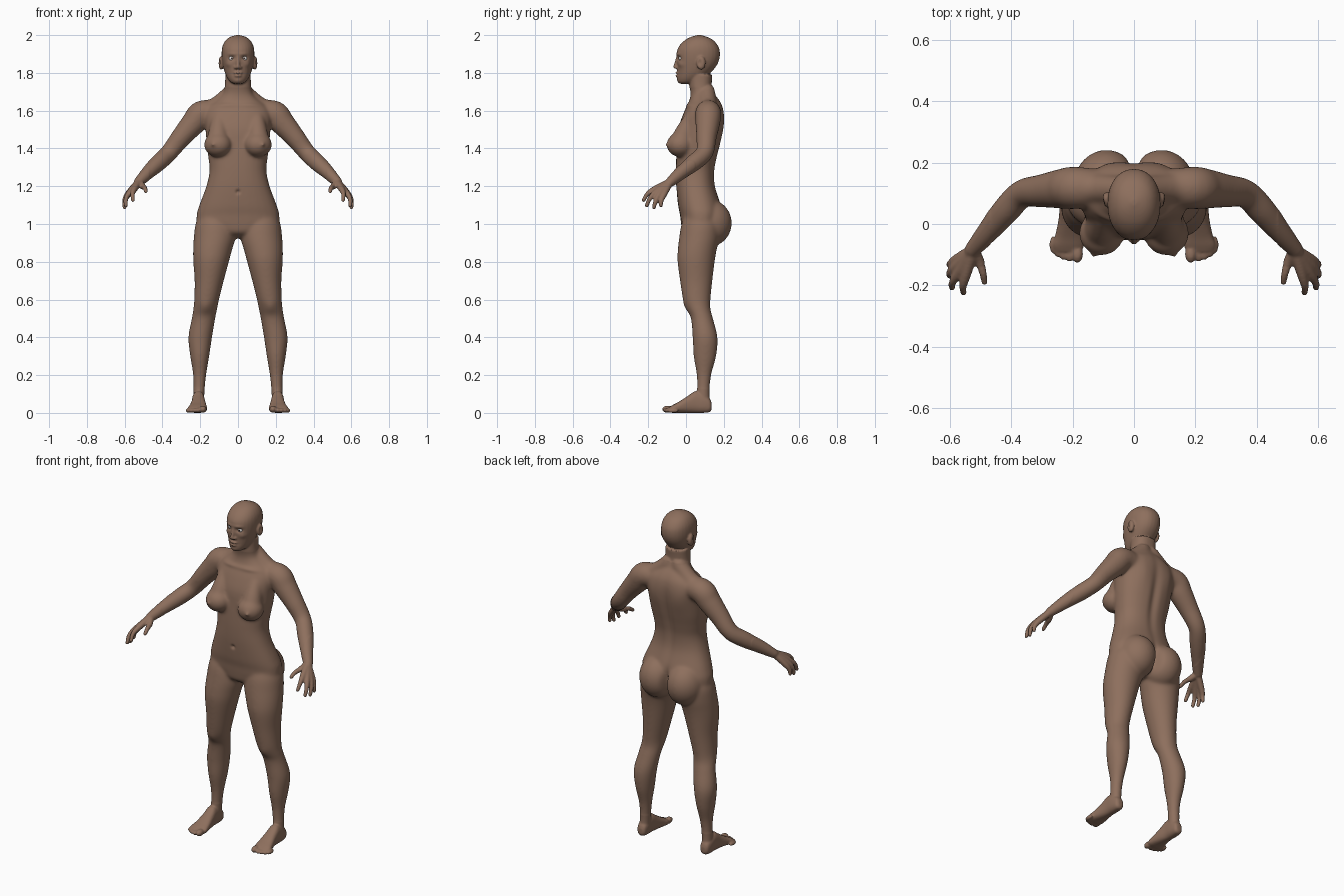
import bpy, bmesh, math
from mathutils import Vector, Matrix

bm = bmesh.new()
N = 28


def spline(rows, steps=6):
    # Catmull-Rom through rows of numbers
    out = []
    for i in range(len(rows) - 1):
        a, b, c, d = (rows[min(max(i + k, 0), len(rows) - 1)] for k in (-1, 0, 1, 2))
        for s in range(steps):
            t = s / steps
            out.append([0.5 * (2*q + (r - p)*t + (2*p - 5*q + 4*r - w)*t*t + (3*q - p - 3*r + w)*t**3)
                        for p, q, r, w in zip(a, b, c, d)])
    return out + [list(rows[-1])]


def skin(rings):
    loops = [[bm.verts.new(p) for p in ring] for ring in rings]
    for a, b in zip(loops, loops[1:]):
        for i in range(len(a)):
            j = (i + 1) % len(a)
            bm.faces.new((a[i], a[j], b[j], b[i]))
    bm.faces.new(loops[0][::-1])
    bm.faces.new(loops[-1])


def loft(rows, axis='z', power=2.0):
    # rows: position on the axis, then min/max of the two other directions
    rings = []
    for h, u0, u1, v0, v1 in spline(rows):
        ring = []
        for k in range(N):
            c, s = math.cos(2*math.pi*k/N), math.sin(2*math.pi*k/N)
            u = (u0 + u1)/2 + (u1 - u0)/2 * math.copysign(abs(c)**(2/power), c)
            v = (v0 + v1)/2 + (v1 - v0)/2 * math.copysign(abs(s)**(2/power), s)
            ring.append((u, v, h) if axis == 'z' else (u, h, v))
        rings.append(ring)
    skin(rings)


def tube(rows):
    # rows: x, y, z, radius; ends are rounded
    pts = [(Vector(r[:3]), r[3]) for r in spline(rows)]
    t0 = (pts[0][0] - pts[1][0]).normalized()
    t1 = (pts[-1][0] - pts[-2][0]).normalized()
    (p0, r0), (p1, r1) = pts[0], pts[-1]
    pts = [(p0 + t0*r0*f, r0*g) for f, g in ((.95, .3), (.6, .8))] + pts
    pts += [(p1 + t1*r1*f, r1*g) for f, g in ((.6, .8), (.95, .3))]
    rings = []
    for i, (p, r) in enumerate(pts):
        t = (pts[min(i + 1, len(pts) - 1)][0] - pts[max(i - 1, 0)][0]).normalized()
        a = t.cross(Vector((.3, 1, .2))).normalized()
        b = t.cross(a)
        rings.append([p + r*(a*math.cos(2*math.pi*k/16) + b*math.sin(2*math.pi*k/16)) for k in range(16)])
    skin(rings)


def blob(c, r):
    m = Matrix.Translation(c) @ Matrix.Diagonal((*r, 1))
    bmesh.ops.create_uvsphere(bm, u_segments=24, v_segments=16, radius=1, matrix=m)


# leg
loft([(1.06, .04, .20, .0, .15), (1.0, .012, .225, -.024, .18), (.93, .012, .234, -.036, .178),
      (.86, .032, .238, -.044, .162), (.8, .048, .237, -.045, .152), (.7, .075, .23, -.032, .14),
      (.6, .1, .232, -.016, .13), (.55, .11, .237, .004, .13), (.5, .12, .245, .026, .143),
      (.4, .137, .263, .035, .167), (.3, .152, .253, .04, .16), (.2, .168, .238, .056, .134),
      (.1, .178, .236, .058, .124), (.04, .18, .238, .05, .13)])
# foot and toes
loft([(.136, .195, .222, .018, .05), (.125, .183, .236, .004, .075), (.09, .178, .242, 0, .1),
      (.05, .177, .243, 0, .115), (.01, .172, .247, 0, .09), (-.04, .165, .258, 0, .058),
      (-.07, .163, .267, 0, .042), (-.09, .172, .26, .004, .03)], 'y', 2.5)
for x, y, r in ((.185, -.098, .019), (.211, -.096, .0135), (.231, -.09, .013), (.249, -.081, .0125), (.264, -.068, .012)):
    blob((x, y, r), (r, .029, r))
# arm with shoulder slope
tube([(.1, .115, 1.59, .06), (.19, .118, 1.585, .07), (.235, .115, 1.535, .066), (.3, .108, 1.46, .055),
      (.365, .098, 1.378, .047), (.42, .042, 1.325, .046), (.48, -.03, 1.268, .036), (.528, -.085, 1.22, .026)])
tube([(.03, .11, 1.70, .045), (.12, .115, 1.62, .05), (.2, .12, 1.595, .058)])
# fingers, each running from the wrist so together they form the palm
wrist = (.525, -.085, 1.222)
for knuckle, mid, tip in (((.548, -.165, 1.185), (.558, -.203, 1.16), (.556, -.225, 1.125)),
                          ((.570, -.155, 1.172), (.592, -.19, 1.137), (.594, -.208, 1.097)),
                          ((.580, -.137, 1.163), (.601, -.16, 1.123), (.600, -.17, 1.087)),
                          ((.580, -.116, 1.158), (.599, -.13, 1.125), (.602, -.133, 1.098)),
                          ((.505, -.120, 1.20), (.493, -.16, 1.19), (.488, -.19, 1.172))):
    tube([(*wrist, .02), (*knuckle, .0165), (*mid, .0125), (*tip, .0105)])
# breast
tube([(.1, .03, 1.56, .04), (.104, -.004, 1.49, .052), (.108, -.025, 1.43, .062)])
blob((.106, -.03, 1.42), (.074, .073, .066))
blob((.132, -.1, 1.42), (.011, .012, .011))
# buttock
blob((.09, .125, 1.005), (.108, .118, .125))
# ear
blob((.09, .08, 1.852), (.014, .024, .036))
# nostril wing
blob((.012, -.05, 1.828), (.009, .011, .008))

# mirror everything so far to the other side
dup = bmesh.ops.duplicate(bm, geom=bm.verts[:] + bm.edges[:] + bm.faces[:])
bmesh.ops.scale(bm, vec=(-1, 1, 1), verts=[g for g in dup['geom'] if isinstance(g, bmesh.types.BMVert)])

# torso and neck
loft([(z, -w, w, f, b) for z, w, f, b in (
    (.925, .05, .03, .11), (.955, .13, -.015, .15), (1.0, .21, -.026, .18), (1.05, .219, -.032, .19),
    (1.1, .205, -.042, .185), (1.2, .168, -.052, .155), (1.28, .151, -.054, .152), (1.35, .157, -.052, .165),
    (1.42, .166, -.048, .182), (1.5, .172, -.042, .197), (1.57, .178, -.02, .202), (1.62, .16, .002, .195),
    (1.655, .115, .018, .178), (1.69, .08, .024, .152), (1.73, .07, .018, .137), (1.79, .067, .015, .14))], 'z', 2.3)
# head
loft([(z, -w, w, f, b) for z, w, f, b in (
    (1.742, .02, -.03, .03), (1.75, .038, -.04, .055), (1.77, .055, -.045, .095), (1.8, .069, -.045, .13),
    (1.84, .08, -.047, .163), (1.88, .086, -.05, .178), (1.92, .086, -.047, .178), (1.95, .079, -.03, .165),
    (1.975, .063, -.003, .142), (1.991, .04, .028, .11), (2.0, .01, .06, .08))], 'z', 2.15)
# nose and lips
tube([(0, -.045, 1.885, .008), (0, -.05, 1.86, .009), (0, -.057, 1.832, .011)])
blob((0, -.043, 1.8), (.024, .014, .008))
blob((0, -.042, 1.785), (.02, .014, .009))
bmesh.ops.recalc_face_normals(bm, faces=bm.faces[:])

# fuse all parts into one skin
mesh = bpy.data.meshes.new("parts")
bm.to_mesh(mesh)
bm.free()
body = bpy.data.objects.new("body", mesh)
bpy.context.collection.objects.link(body)
mod = body.modifiers.new("fuse", 'REMESH')
mod.mode = 'VOXEL'
mod.voxel_size = .005
fused = bpy.data.meshes.new_from_object(body.evaluated_get(bpy.context.evaluated_depsgraph_get()))
body.modifiers.clear()
body.data = fused

# soften joins, more on the trunk than on hands, feet and face
bm = bmesh.new()
bm.from_mesh(fused)
trunk = [v for v in bm.verts if abs(v.co.x) < .47 and .13 < v.co.z < 1.72]
for verts, times in ((bm.verts[:], 3), (trunk, 22)):
    for _ in range(times):
        bmesh.ops.smooth_vert(bm, verts=verts, factor=.5, use_axis_x=True, use_axis_y=True, use_axis_z=True)

# sculpt dabs: centre, reach, push
dabs = [((.034, -.044, 1.878), (.018, .03, .011), (0, .013, 0)),     # eye socket
        ((.032, -.045, 1.9), (.025, .03, .008), (0, -.004, 0)),      # brow
        ((.05, -.03, 1.845), (.02, .03, .015), (.003, -.004, 0)),    # cheek
        ((0, -.05, 1.793), (.022, .03, .004), (0, .006, 0)),         # mouth line
        ((0, -.04, 1.76), (.018, .03, .012), (0, -.004, 0)),         # chin
        ((.105, .072, 1.855), (.012, .01, .018), (-.008, 0, 0)),     # ear hollow
        ((0, -.05, 1.17), (.011, .03, .011), (0, .01, 0)),           # navel
        ((0, .18, 1.38), (.025, .06, .2), (0, -.012, 0)),            # spine
        ((.09, .2, 1.52), (.05, .05, .08), (0, .007, 0)),            # shoulder blade
        ((.08, .0, 1.63), (.07, .04, .012), (0, -.006, .002)),       # collar bone
        ((.172, .0, .56), (.03, .03, .035), (0, -.006, 0)),          # kneecap
        ((0, .2, .99), (.018, .08, .08), (0, -.025, 0))]             # seat cleft
for c, r, push in dabs:
    for side in ((1, -1) if c[0] else (1,)):
        for v in bm.verts:
            d = sum(((p - q)/k)**2 for p, q, k in zip(v.co, (c[0]*side, c[1], c[2]), r))
            if d < 6:
                v.co += Vector((push[0]*side, push[1], push[2])) * math.exp(-d)
for f in bm.faces:
    f.smooth = True
bm.to_mesh(fused)
bm.free()


def paint(obj, name, color):
    m = bpy.data.materials.get(name) or bpy.data.materials.new(name)
    m.diffuse_color = (*color, 1)
    obj.data.materials.clear()
    obj.data.materials.append(m)


paint(body, "skin", (.27, .16, .11))

# eyes
for side, label in ((-1, "right"), (1, "left")):
    for part, y, r, col in (("eye", -.0235, .0145, (.75, .72, .7)), ("iris", -.0345, .0052, (.08, .04, .03))):
        me = bpy.data.meshes.new(part)
        b = bmesh.new()
        bmesh.ops.create_uvsphere(b, u_segments=20, v_segments=12, radius=r)
        for f in b.faces:
            f.smooth = True
        b.to_mesh(me)
        b.free()
        o = bpy.data.objects.new(label + "_" + part, me)
        o.location = (side*.034, y, 1.877)
        bpy.context.collection.objects.link(o)
        paint(o, part, col)
